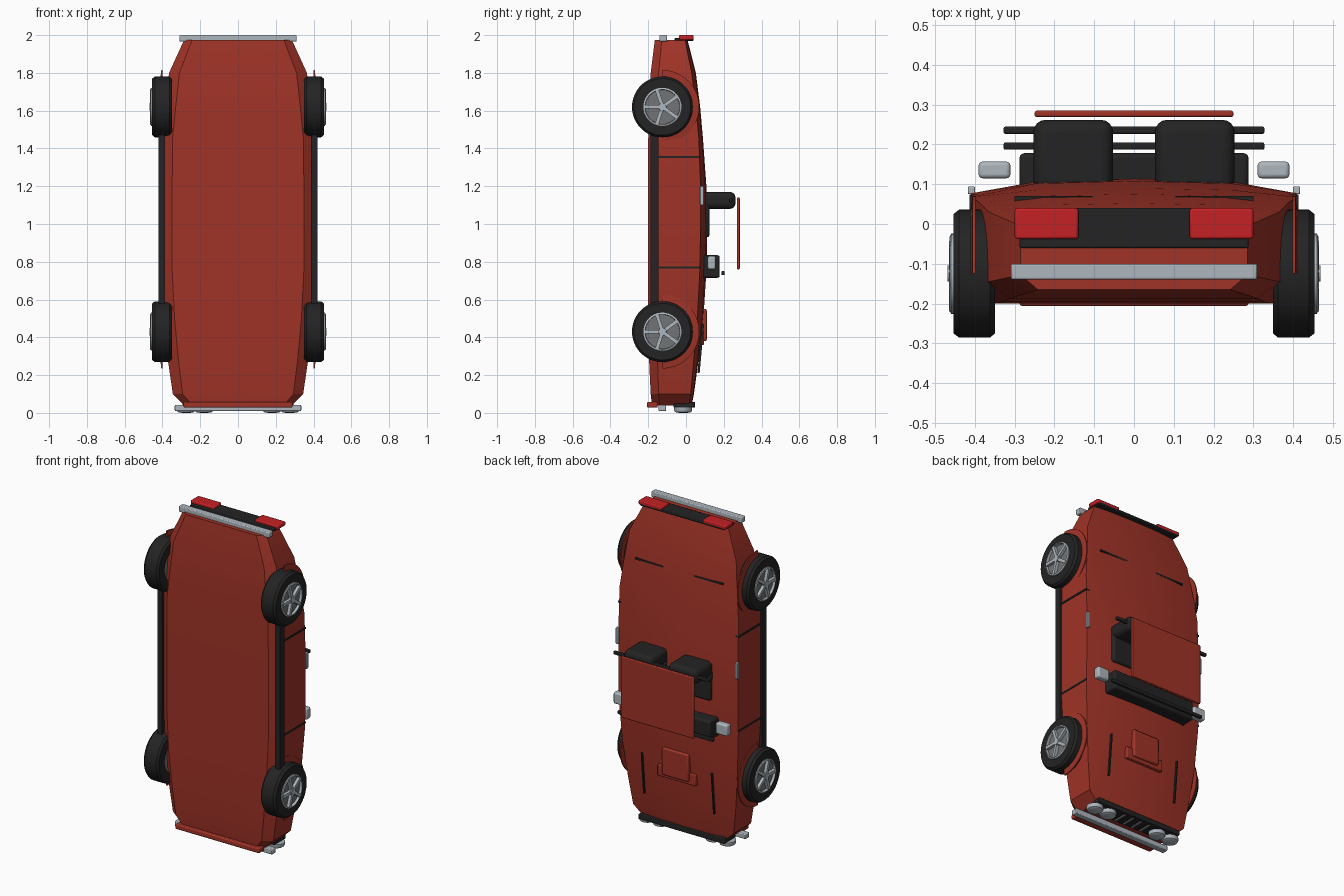
import bpy, bmesh, math
from mathutils import Matrix, Vector

if "Cube" in bpy.data.objects:
    bpy.data.objects.remove(bpy.data.objects["Cube"])


def material(name, rgb):
    m = bpy.data.materials.new(name)
    m.diffuse_color = (*rgb, 1)
    m.use_nodes = True
    m.node_tree.nodes["Principled BSDF"].inputs["Base Color"].default_value = m.diffuse_color
    return m


RED = material("body_red", (0.35, 0.033, 0.02))
BLACK = material("trim_black", (0.017, 0.017, 0.018))
SILVER = material("silver", (0.42, 0.47, 0.51))
GREY = material("rim_grey", (0.17, 0.175, 0.18))
LAMP_RED = material("lamp_red", (0.56, 0.015, 0.018))


def finish(bm, name, mat, bevel=0, segments=2, angle=30):
    bmesh.ops.recalc_face_normals(bm, faces=bm.faces)
    me = bpy.data.meshes.new(name)
    bm.to_mesh(me)
    bm.free()
    me.materials.append(mat)
    ob = bpy.data.objects.new(name, me)
    bpy.context.collection.objects.link(ob)
    if bevel:
        mod = ob.modifiers.new("bevel", 'BEVEL')
        mod.width, mod.segments = bevel, segments
    bpy.ops.object.select_all(action='DESELECT')
    ob.select_set(True)
    bpy.context.view_layer.objects.active = ob
    bpy.ops.object.shade_smooth_by_angle(angle=math.radians(angle))
    return ob


def box(name, mat, x, y, z, bevel=0, segments=2, tilt=0):
    """Box from (min, max) ranges, optionally tilted about x."""
    bm = bmesh.new()
    bmesh.ops.create_cube(bm, size=1)
    size = Vector([r[1] - r[0] for r in (x, y, z)])
    mid = Vector([(r[1] + r[0]) / 2 for r in (x, y, z)])
    bm.transform(Matrix.Translation(mid) @ Matrix.Rotation(tilt, 4, 'X') @ Matrix.Diagonal((*size, 1)))
    return finish(bm, name, mat, bevel, segments)


def pair(name, mat, x, y, z, **kw):
    box(name + "_right", mat, x, y, z, **kw)
    box(name + "_left", mat, (-x[1], -x[0]), y, z, **kw)


def lathe(name, mat, profile, matrix, steps=40, arc=2 * math.pi, start=0):
    """Spin a closed (radius, height) profile about local z."""
    bm = bmesh.new()
    full = arc > 6.28
    rings = [[bm.verts.new((r * math.cos(a), r * math.sin(a), h)) for r, h in profile]
             for a in (start + arc * i / steps for i in range(steps + (not full)))]
    n = len(profile)
    for i in range(steps):
        a, b = rings[i], rings[(i + 1) % len(rings)]
        for j in range(n):
            bm.faces.new((a[j], a[(j + 1) % n], b[(j + 1) % n], b[j]))
    if not full:
        bm.faces.new(rings[0])
        bm.faces.new(rings[-1])
    bmesh.ops.remove_doubles(bm, verts=bm.verts, dist=1e-5)
    bm.transform(matrix)
    return finish(bm, name, mat)


# Body shell: z, half width, shoulder height, crown height, sill height, belly height
SECTIONS = [
    (0.04, 0.285, 0.015, 0.03, -0.17, -0.18),
    (0.10, 0.345, 0.025, 0.042, -0.175, -0.187),
    (0.27, 0.37, 0.04, 0.065, -0.18, -0.195),
    (0.50, 0.395, 0.06, 0.092, -0.185, -0.2),
    (0.75, 0.41, 0.073, 0.108, -0.185, -0.2),
    (1.00, 0.41, 0.077, 0.114, -0.185, -0.2),
    (1.20, 0.41, 0.077, 0.108, -0.185, -0.2),
    (1.45, 0.408, 0.068, 0.09, -0.185, -0.2),
    (1.62, 0.388, 0.053, 0.075, -0.18, -0.196),
    (1.80, 0.365, 0.03, 0.052, -0.175, -0.187),
    (1.975, 0.285, -0.005, 0.008, -0.158, -0.165),
]
bm = bmesh.new()
rings = []
for z, w, shoulder, crown, sill, belly in SECTIONS:
    half = [(w * 0.85, belly), (w, sill + 0.03), (w, shoulder), (w * 0.6, crown - 0.2 * (crown - shoulder))]
    outline = [(0, belly)] + half + [(0, crown)] + [(-x, y) for x, y in reversed(half)]
    rings.append([bm.verts.new((x, y, z)) for x, y in outline])
for a, b in zip(rings, rings[1:]):
    for j in range(len(a)):
        k = (j + 1) % len(a)
        bm.faces.new((a[j], a[k], b[k], b[j]))
bm.faces.new(rings[0])
bm.faces.new(rings[-1])
finish(bm, "body_shell", RED, angle=25)

# Wheels and arches
TYRE = [(0.095, 0), (0.15, 0), (0.161, 0.012), (0.161, 0.09), (0.15, 0.104), (0.098, 0.104)]
DISC = [(0, 0.02), (0.099, 0.02), (0.099, 0.098), (0, 0.098)]
RING = [(0.09, 0.09), (0.101, 0.09), (0.101, 0.11), (0.092, 0.114)]
HUB = [(0, 0.09), (0.022, 0.09), (0.02, 0.119), (0, 0.119)]
ARCH = [(0.155, 0), (0.195, 0), (0.195, 0.007), (0.155, 0.012)]
for label, cz in (("front", 0.43), ("rear", 1.62)):
    for side, s in (("right", 1), ("left", -1)):
        tag = f"{label}_{side}"
        # local x -> world y, local y -> world z, local z -> outward
        frame = Matrix(((0, 0, s, 0.35 * s), (1, 0, 0, -0.125), (0, 1, 0, cz), (0, 0, 0, 1)))
        lathe("tyre_" + tag, BLACK, TYRE, frame, 48)
        lathe("rim_disc_" + tag, GREY, DISC, frame)
        lathe("rim_ring_" + tag, SILVER, RING, frame)
        lathe("hub_" + tag, SILVER, HUB, frame, 20)
        lathe("wheel_arch_" + tag, RED, ARCH,
              frame @ Matrix.Translation((0, 0, 0.049)), 32, math.pi, -math.pi / 2)
        bm = bmesh.new()
        for i in range(5):
            spoke = Matrix.Rotation(math.tau * i / 5 + math.pi, 4, 'Z') @ \
                Matrix.Translation((0.053, 0, 0.104)) @ Matrix.Diagonal((0.085, 0.019, 0.024, 1))
            bmesh.ops.create_cube(bm, size=1, matrix=spoke)
        bm.transform(frame)
        finish(bm, "spokes_" + tag, SILVER)

# Side trim
pair("side_sill", BLACK, (0.39, 0.42), (-0.188, -0.145), (0.57, 1.47))
for label, z in (("front", 0.77), ("rear", 1.355)):
    pair("door_seam_" + label, BLACK, (0.39, 0.414), (-0.145, 0.074), (z - 0.005, z + 0.005))
pair("door_handle", SILVER, (0.4, 0.418), (0.075, 0.094), (1.1, 1.2), bevel=0.003)

# Tail
box("rear_bumper", SILVER, (-0.31, 0.31), (-0.14, -0.1), (1.965, 2.0), bevel=0.005)
box("tail_panel", BLACK, (-0.288, 0.288), (-0.06, 0.04), (1.97, 1.985), bevel=0.004)
pair("tail_lamp", LAMP_RED, (0.14, 0.3), (-0.038, 0.04), (1.975, 2.0), bevel=0.006)
pair("deck_vent", BLACK, (0.105, 0.3), (0.055, 0.07), (1.645, 1.655))

# Nose
box("front_bumper", SILVER, (-0.335, 0.335), (-0.145, -0.105), (0.01, 0.042), bevel=0.005)
box("front_valance", RED, (-0.288, 0.288), (-0.206, -0.15), (0.028, 0.058), bevel=0.006)
box("grille", BLACK, (-0.295, 0.295), (-0.065, 0.048), (0.028, 0.058), bevel=0.004)
for i in range(4):
    x = -0.09 + i * 0.06
    box(f"grille_bar_{i + 1}", GREY, (x - 0.006, x + 0.006), (-0.055, 0.03), (0.02, 0.032))
LAMP = [(0, 0), (0.034, 0.001), (0.044, 0.006), (0.048, 0.014), (0.048, 0.03), (0, 0.03)]
for i, x in enumerate((-0.275, -0.18, 0.18, 0.275)):
    lathe(f"headlamp_{i + 1}", SILVER, LAMP, Matrix.Translation((x, -0.015, 0)), 28)

# Bonnet details
box("bonnet_scoop", RED, (-0.09, 0.09), (0.06, 0.11), (0.38, 0.55), bevel=0.008)
box("scoop_base", RED, (-0.13, 0.13), (0.06, 0.095), (0.36, 0.43), bevel=0.005)
pair("bonnet_groove", BLACK, (0.236, 0.244), (0.072, 0.084), (0.21, 0.47), tilt=-0.09)

# Cabin
box("roof_panel", RED, (-0.25, 0.25), (0.269, 0.285), (0.76, 1.14), bevel=0.005)
pair("seat_back", BLACK, (0.053, 0.253), (0.08, 0.262), (1.08, 1.17), bevel=0.03, segments=4)
pair("seat_base", BLACK, (0.053, 0.253), (0.07, 0.125), (0.93, 1.12), bevel=0.015, segments=3)
box("dashboard", BLACK, (-0.288, 0.288), (0.08, 0.178), (0.715, 0.835), bevel=0.012, segments=3)
box("rear_cabin_bar", BLACK, (-0.328, 0.328), (0.227, 0.245), (1.115, 1.135), bevel=0.004)
box("front_cabin_bar", BLACK, (-0.328, 0.328), (0.187, 0.205), (0.73, 0.75), bevel=0.004)
pair("door_mirror", SILVER, (0.311, 0.391), (0.115, 0.157), (0.76, 0.83), bevel=0.01, segments=3)
